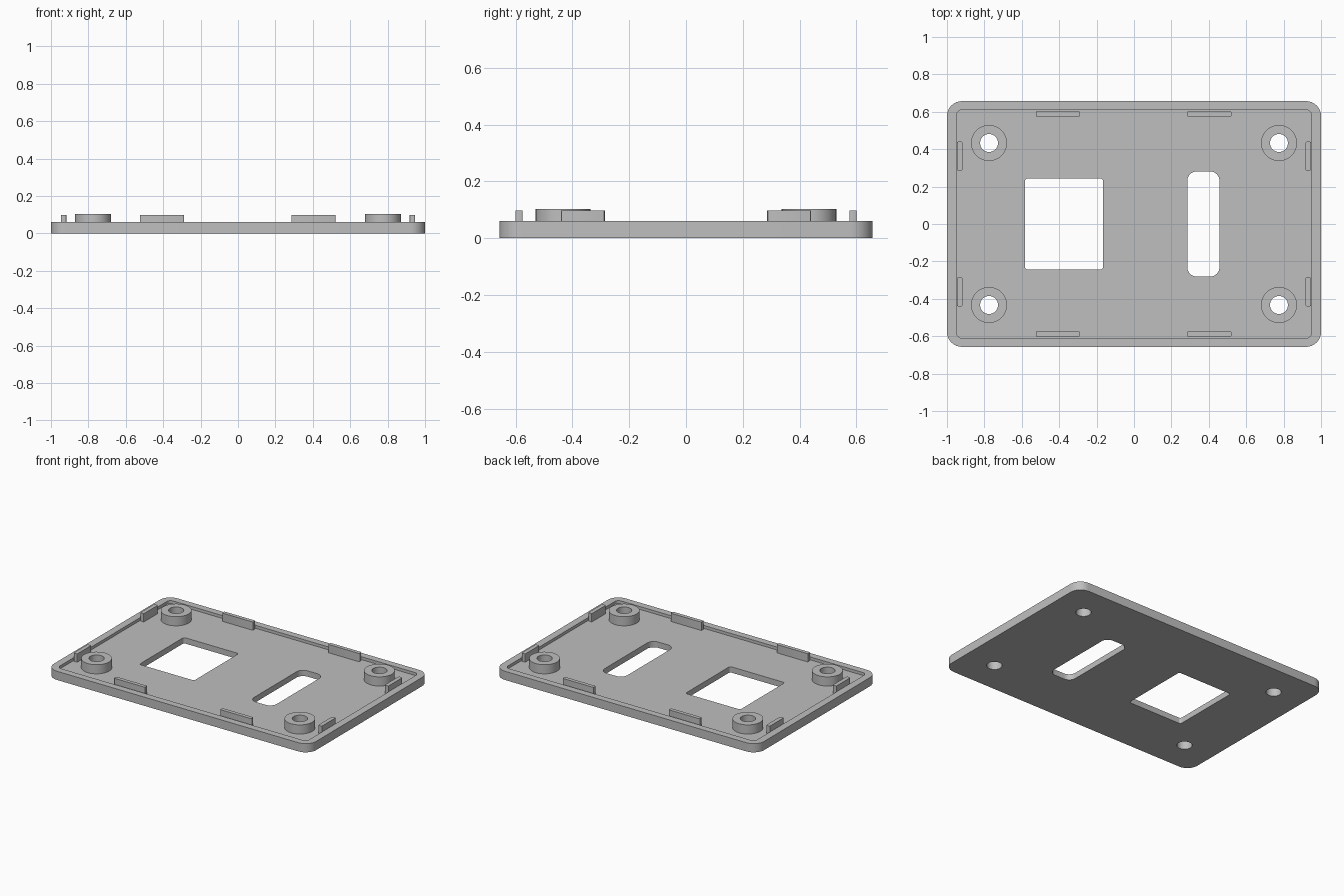
import bpy
import bmesh
from math import cos, sin, pi, radians

if "Cube" in bpy.data.objects:
    bpy.data.objects.remove(bpy.data.objects["Cube"], do_unlink=True)

GREY = (0.52, 0.52, 0.52, 1.0)
plastic = bpy.data.materials.new("grey plastic")
plastic.use_nodes = True
plastic.diffuse_color = GREY
plastic.node_tree.nodes["Principled BSDF"].inputs["Base Color"].default_value = GREY

BASE_TOP = 0.06     # top of the rim
FLOOR = 0.04        # top of the recessed floor
BOSS_TOP = 0.103
CLIP_TOP = 0.097
CUT_LOW, CUT_HIGH = -0.1, 0.3


def rounded_block(name, x0, x1, y0, y1, z0, z1, radius, steps=8):
    """Vertical prism with a rounded rectangular outline."""
    corners = ((x1 - radius, y1 - radius), (x0 + radius, y1 - radius),
               (x0 + radius, y0 + radius), (x1 - radius, y0 + radius))
    bm = bmesh.new()
    ring = []
    for quarter, (cx, cy) in enumerate(corners):
        for i in range(steps + 1):
            a = (quarter + i / steps) * pi / 2
            ring.append(bm.verts.new((cx + radius * cos(a), cy + radius * sin(a), z0)))
    bmesh.ops.remove_doubles(bm, verts=ring, dist=1e-5)
    bm.verts.ensure_lookup_table()
    bottom = bm.faces.new(bm.verts[:])
    top = bmesh.ops.extrude_face_region(bm, geom=[bottom], use_keep_orig=True)
    for v in top["geom"]:
        if isinstance(v, bmesh.types.BMVert):
            v.co.z = z1
    bmesh.ops.recalc_face_normals(bm, faces=bm.faces[:])
    mesh = bpy.data.meshes.new(name)
    bm.to_mesh(mesh)
    bm.free()
    mesh.materials.append(plastic)
    obj = bpy.data.objects.new(name, mesh)
    bpy.context.collection.objects.link(obj)
    return obj


def disc(name, x, y, r, z0, z1):
    return rounded_block(name, x - r, x + r, y - r, y + r, z0, z1, r, steps=12)


def select_only(obj):
    bpy.ops.object.select_all(action='DESELECT')
    obj.select_set(True)
    bpy.context.view_layer.objects.active = obj


def cut(obj, cutter):
    """Subtract the cutter and discard it."""
    cutter.hide_render = True
    mod = obj.modifiers.new("cut", 'BOOLEAN')
    mod.operation = 'DIFFERENCE'
    mod.solver = 'EXACT'
    mod.object = cutter
    select_only(obj)
    bpy.ops.object.modifier_apply(modifier=mod.name)
    bpy.data.objects.remove(cutter, do_unlink=True)


def smooth(obj):
    select_only(obj)
    bpy.ops.object.shade_smooth_by_angle(angle=radians(30))


# Base plate with its shallow recess and two windows
plate = rounded_block("base_plate", -1, 1, -0.657, 0.657, 0, BASE_TOP, 0.08)
cut(plate, rounded_block("recess_cutter", -0.95, 0.95, -0.61, 0.61, FLOOR, CUT_HIGH, 0.03))
cut(plate, rounded_block("square_window_cutter", -0.583, -0.165, -0.243, 0.243,
                         CUT_LOW, CUT_HIGH, 0.015))
cut(plate, rounded_block("slot_window_cutter", 0.285, 0.457, -0.281, 0.281,
                         CUT_LOW, CUT_HIGH, 0.05))

# Screw bosses, bored right through the plate
for sx, side in ((-1, "right"), (1, "left")):
    for sy, end in ((-1, "front"), (1, "back")):
        x, y = sx * 0.775, sy * 0.433
        boss = disc(f"screw_boss_{end}_{side}", x, y, 0.096, FLOOR, BOSS_TOP)
        for part in (boss, plate):
            cut(part, disc("bore_cutter", x, y, 0.048, CUT_LOW, CUT_HIGH))
        smooth(boss)
smooth(plate)


# Upright locating clips just inside the rim
def clip(name, x, y, half_x, half_y):
    obj = rounded_block(name, x - half_x, x + half_x, y - half_y, y + half_y,
                        FLOOR, CLIP_TOP, 0.005, steps=3)
    smooth(obj)


for sy, end in ((-1, "front"), (1, "back")):
    for x, side in ((-0.407, "right"), (0.403, "left")):
        clip(f"long_clip_{end}_{side}", x, sy * 0.588, 0.118, 0.013)
    for sx, side in ((-1, "right"), (1, "left")):
        clip(f"side_clip_{end}_{side}", sx * 0.932, sy * 0.363, 0.014, 0.077)
